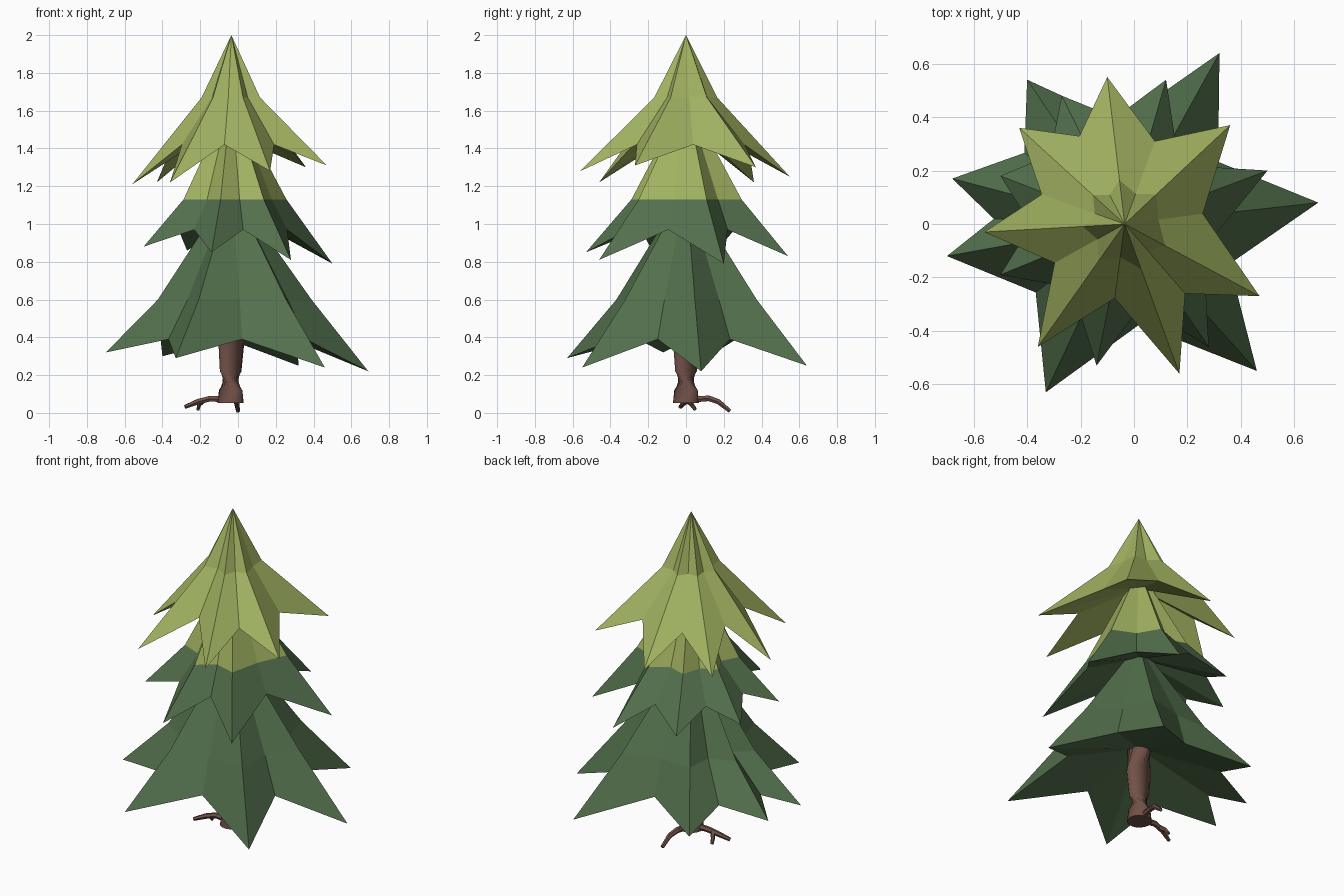
import bpy, bmesh, math
from mathutils import Vector

if "Cube" in bpy.data.objects:
    bpy.data.objects.remove(bpy.data.objects["Cube"])

CX = -0.035  # trunk axis


def material(name, rgb):
    m = bpy.data.materials.new(name)
    m.diffuse_color = (*rgb, 1)
    m.use_nodes = True
    m.node_tree.nodes["Principled BSDF"].inputs["Base Color"].default_value = m.diffuse_color
    return m


dark = material("dark green", (0.085, 0.16, 0.072))
light = material("light green", (0.36, 0.45, 0.12))
brown = material("bark brown", (0.165, 0.082, 0.064))


def add_object(name, bm, mats):
    bmesh.ops.recalc_face_normals(bm, faces=bm.faces[:])
    me = bpy.data.meshes.new(name)
    bm.to_mesh(me)
    bm.free()
    for m in mats:
        me.materials.append(m)
    ob = bpy.data.objects.new(name, me)
    bpy.context.collection.objects.link(ob)
    return ob


def tier(name, tips, apex_z, ring_z, ring_frac, notch_z, mats, colour_z):
    """Pleated star skirt: apex, bend ring, outer zigzag rim, hollowed underside.
    tips: (x, y, z, radius of the notch that follows)"""
    bm = bmesh.new()
    rim, ring = [], []
    n = len(tips)
    for i, (x, y, z, nr) in enumerate(tips):
        nx, ny = tips[(i + 1) % n][:2]
        a, b = math.atan2(y, x - CX), math.atan2(ny, nx - CX)
        r = math.hypot(x - CX, y)
        mid = a + ((b - a) % math.tau) / 2
        for ang, rad, zz, rr in ((a, r, z, r * ring_frac),
                                 (mid, nr, notch_z, r * ring_frac * 0.74)):
            c, s = math.cos(ang), math.sin(ang)
            rim.append(bm.verts.new((CX + rad * c, rad * s, zz)))
            ring.append(bm.verts.new((CX + rr * c, rr * s, ring_z)))
    apex = bm.verts.new((CX, 0, apex_z))
    under = bm.verts.new((CX, 0, notch_z + 0.13))
    for i in range(2 * n):
        j = (i + 1) % (2 * n)
        bm.faces.new((apex, ring[i], ring[j]))
        bm.faces.new((ring[i], rim[i], rim[j], ring[j]))
        bm.faces.new((under, rim[j], rim[i]))
    for f in bm.faces:
        # lighter needles above the colour line, underside takes the rim colour
        f.material_index = 1 if f.calc_center_median().z > colour_z else 0
    return add_object(name, bm, mats)


# Foliage tiers
tier("lower_branches",
     [(.69, .08, .22, .42), (.32, .64, .25, .38), (-.40, .54, .30, .46),
      (-.68, .17, .33, .49), (-.70, -.12, .32, .42), (-.33, -.63, .29, .38),
      (.46, -.55, .24, .42)],
     1.2, 0.60, 0.585, 0.39, [dark, light], 5)
tier("middle_branches",
     [(.50, .20, .79, .30), (.12, .54, .83, .40), (-.27, .48, .86, .38),
      (-.50, .18, .88, .35), (-.50, -.19, .88, .31), (-.14, -.53, .85, .31),
      (.28, -.46, .81, .31)],
     1.68, 1.13, 0.545, 0.97, [dark, light], 1.13)
tier("top_branches",
     [(.36, .37, 1.30, .33), (-.10, .55, 1.25, .37), (-.43, .36, 1.22, .33),
      (-.56, -.03, 1.21, .30), (-.36, -.46, 1.22, .28), (.17, -.56, 1.28, .345),
      (.47, -.27, 1.31, .295)],
     2.0, 1.67, 0.30, 1.42, [dark, light], 0)


def tube(name, pts, sides):
    """Tube along (x, y, z, radius) points, capped at both ends."""
    bm = bmesh.new()
    loops = []
    for i, p in enumerate(pts):
        d = Vector(pts[min(i + 1, len(pts) - 1)][:3]) - Vector(pts[max(i - 1, 0)][:3])
        q = d.to_track_quat('Z', 'Y')
        loops.append([bm.verts.new(Vector(p[:3]) + q @ Vector(
            (p[3] * math.cos(k * math.tau / sides), p[3] * math.sin(k * math.tau / sides), 0)))
            for k in range(sides)])
    for a, b in zip(loops, loops[1:]):
        for k in range(sides):
            m = (k + 1) % sides
            bm.faces.new((a[k], a[m], b[m], b[k])).smooth = sides > 8
    bm.faces.new(loops[0])
    bm.faces.new(loops[-1])
    return add_object(name, bm, [brown])


# Trunk, flaring at the base and towards the branches
tube("trunk", [(CX - .004, 0, .052, .069), (CX - .004, 0, .12, .062), (CX - .004, 0, .22, .057),
               (CX, 0, .38, .069), (CX, 0, .58, .085)], 16)

# Roots: one forked to the left, one to the back
tube("left_root", [(-.06, 0, .072, .018), (-.15, .005, .075, .017), (-.21, -.005, .06, .016),
                   (-.28, -.03, .032, .011)], 6)
tube("left_root_fork", [(-.18, .0, .068, .014), (-.205, .03, .045, .012),
                        (-.212, .05, .016, .009)], 6)
tube("back_root", [(-.035, .02, .07, .018), (-.022, .12, .077, .017), (-.008, .17, .06, .015),
                   (.0, .232, .01, .011)], 6)
